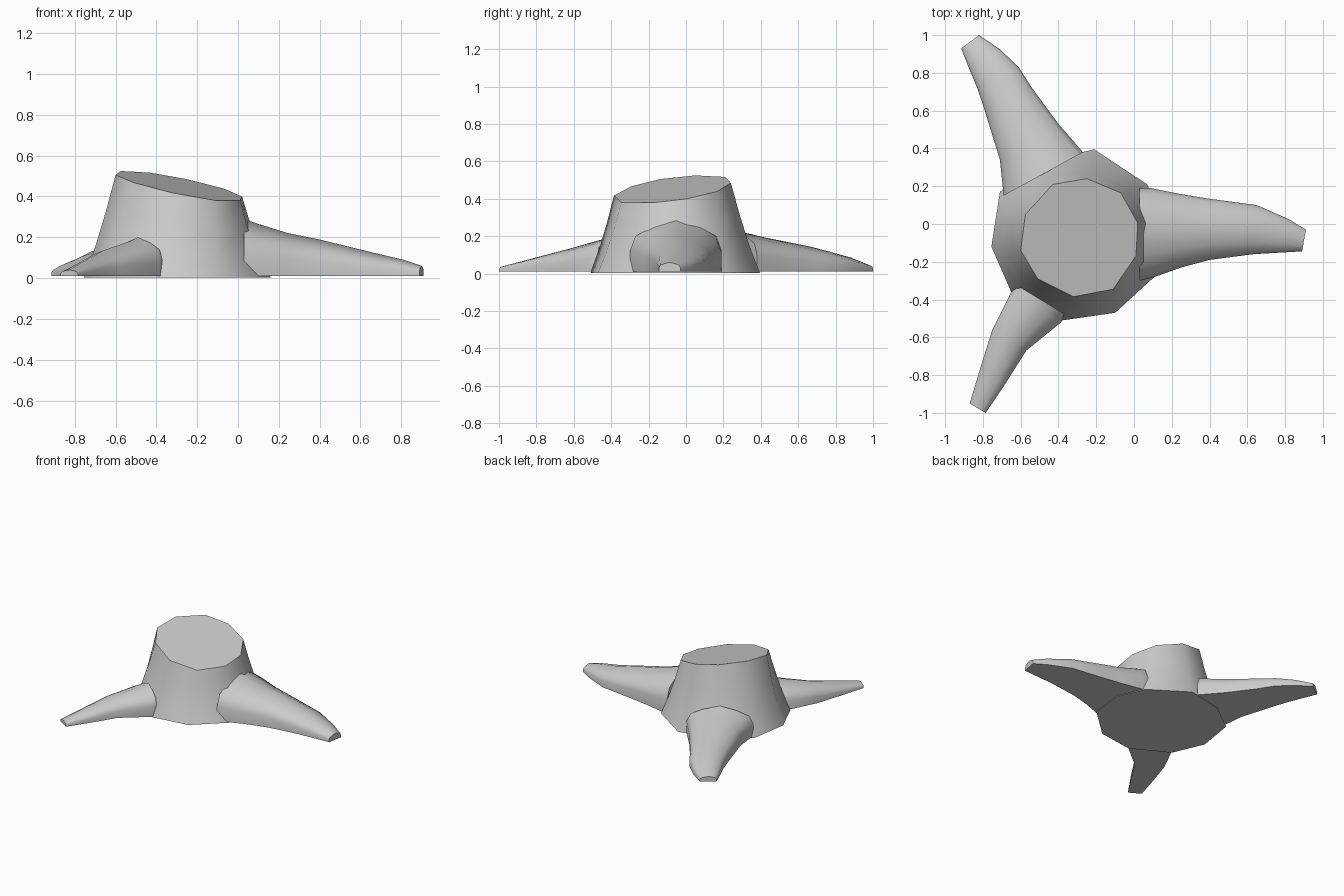
import bpy, bmesh, math

def loft(name, rings):
    """Skin a list of equal-length closed rings and cap both ends."""
    bm = bmesh.new()
    loops = [[bm.verts.new(p) for p in ring] for ring in rings]
    for a, b in zip(loops, loops[1:]):
        n = len(a)
        for i in range(n):
            j = (i + 1) % n
            bm.faces.new((a[i], a[j], b[j], b[i]))
    bm.faces.new(loops[0][::-1])
    bm.faces.new(loops[-1])
    bmesh.ops.recalc_face_normals(bm, faces=bm.faces)
    me = bpy.data.meshes.new(name)
    bm.to_mesh(me)
    bm.free()
    ob = bpy.data.objects.new(name, me)
    bpy.context.collection.objects.link(ob)
    bpy.ops.object.select_all(action='DESELECT')
    ob.select_set(True)
    bpy.context.view_layer.objects.active = ob
    bpy.ops.object.shade_smooth_by_angle(angle=math.radians(48))
    return ob

# Trunk: irregular ten-sided base tapering to a slanted cut
base = [(0.07, 0.21), (-0.21, 0.395), (-0.50, 0.33), (-0.71, 0.17), (-0.755, -0.12),
        (-0.65, -0.36), (-0.38, -0.51), (-0.10, -0.47), (0.13, -0.26), (0.16, 0.0)]
top = [(-0.07, 0.165), (-0.25, 0.24), (-0.43, 0.21), (-0.575, 0.05), (-0.60, -0.14),
       (-0.51, -0.29), (-0.32, -0.385), (-0.11, -0.345), (0.01, -0.17), (0.02, 0.005)]

def cut_z(x, y):
    return 0.505 - 0.20 * (x + 0.60) + 0.13 * (y + 0.14)

rings = []
for t, s in ((0, 0), (0.3, 0.36), (0.65, 0.70), (1, 1)):
    rings.append([(bx + (tx - bx) * s, by + (ty - by) * s, 0.004 + (cut_z(tx, ty) - 0.004) * t)
                  for (bx, by), (tx, ty) in zip(base, top)])
loft("trunk", rings)

# Roots: arched section stretched between left and right ground edges
arch = [(0, 0), (0.0, 0.40), (0.06, 0.68), (0.25, 0.86), (0.5, 1),
        (0.75, 0.86), (0.94, 0.68), (1, 0.40), (1, 0)]

def root(name, stations):
    loft(name, [[(lx + (rx - lx) * t, ly + (ry - ly) * t, 0.01 + (h - 0.01) * k) for t, k in arch]
                for lx, ly, rx, ry, h in stations])

root("right_root", [(0.03, 0.19, 0.03, -0.30, 0.29), (0.09, 0.19, 0.11, -0.28, 0.265),
                    (0.24, 0.16, 0.25, -0.23, 0.22), (0.39, 0.135, 0.40, -0.19, 0.19),
                    (0.65, 0.10, 0.63, -0.16, 0.13), (0.82, 0.025, 0.80, -0.15, 0.09),
                    (0.91, -0.03, 0.89, -0.145, 0.06)])
root("front_root", [(-0.61, -0.33, -0.37, -0.475, 0.20), (-0.65, -0.36, -0.385, -0.52, 0.185),
                    (-0.75, -0.56, -0.57, -0.67, 0.135), (-0.81, -0.75, -0.69, -0.86, 0.085),
                    (-0.87, -0.95, -0.785, -1.0, 0.04)])
root("back_root", [(-0.69, 0.15, -0.27, 0.38, 0.23), (-0.71, 0.34, -0.40, 0.53, 0.19),
                   (-0.79, 0.60, -0.54, 0.72, 0.145), (-0.83, 0.72, -0.61, 0.83, 0.115),
                   (-0.88, 0.84, -0.71, 0.925, 0.085), (-0.915, 0.93, -0.82, 1.0, 0.05)])
